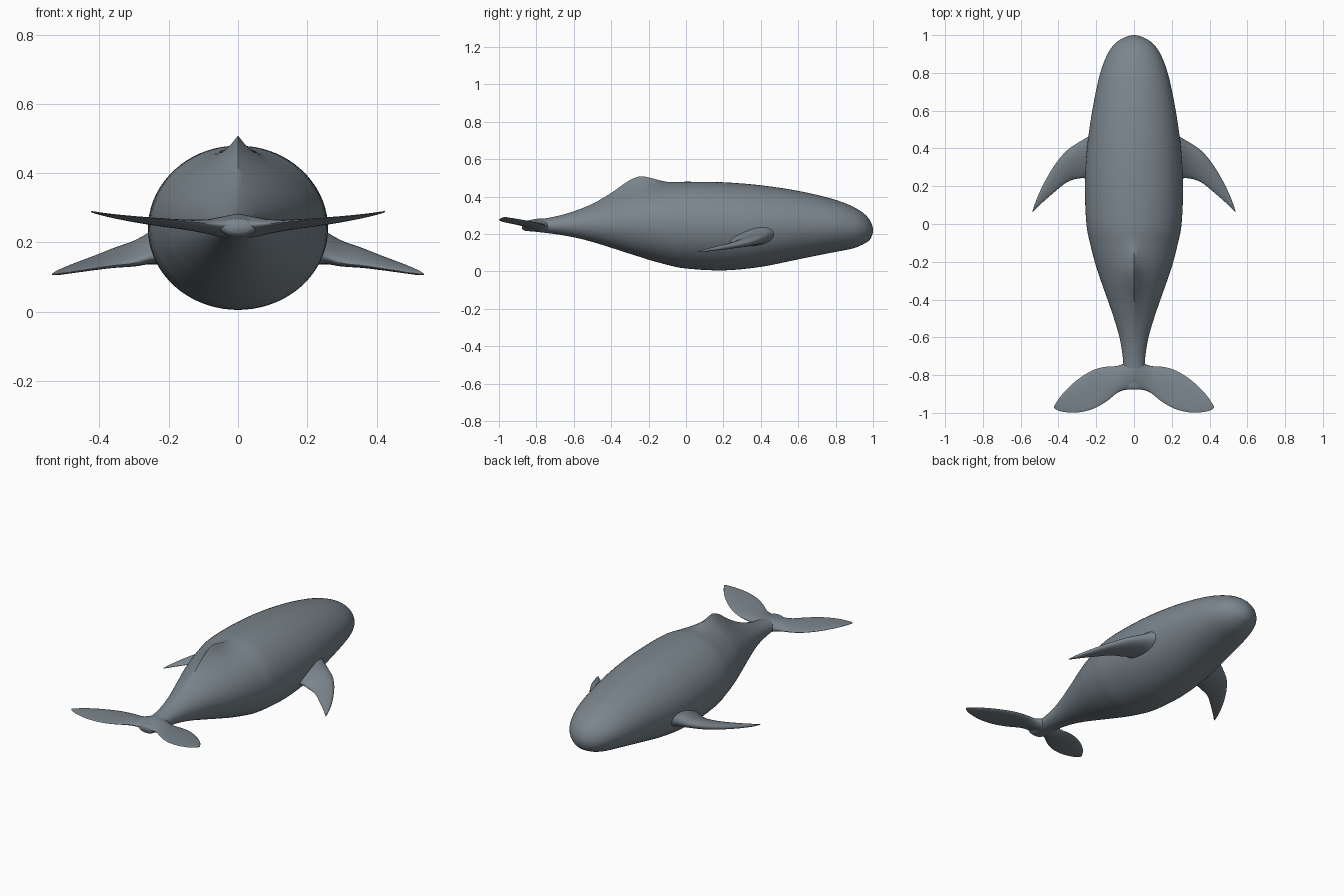
import bpy, bmesh, math
from mathutils import Vector

cube = bpy.data.objects.get("Cube")
if cube:
    bpy.data.objects.remove(cube, do_unlink=True)

skin = bpy.data.materials.new("slate grey skin")
skin.use_nodes = True
colour = (0.195, 0.235, 0.265, 1)
skin.diffuse_color = colour
skin.node_tree.nodes["Principled BSDF"].inputs["Base Color"].default_value = colour


def refine(rows, steps, before=None):
    """Smooth curve through rows of numbers."""
    first = before or rows[0]
    p = [first] + rows + [rows[-1]]
    out = []
    for i in range(1, len(p) - 2):
        for s in range(steps):
            t = s / steps
            out.append([0.5 * (2 * b + (c - a) * t + (2 * a - 5 * b + 4 * c - d) * t * t
                               + (3 * b - a - 3 * c + d) * t ** 3)
                        for a, b, c, d in zip(*p[i - 1:i + 3])])
    return out + [rows[-1]]


def loft(name, rings, cap_start=True, mirror=False):
    bm = bmesh.new()
    loops = [[bm.verts.new(v) for v in ring] for ring in rings]
    n = len(loops[0])
    for a, b in zip(loops, loops[1:]):
        for i in range(n):
            j = (i + 1) % n
            bm.faces.new((a[i], a[j], b[j], b[i]))
    if cap_start:
        bm.faces.new(loops[0])
    bm.faces.new(loops[-1])
    bmesh.ops.remove_doubles(bm, verts=bm.verts, dist=0.0003)
    bmesh.ops.recalc_face_normals(bm, faces=bm.faces)
    mesh = bpy.data.meshes.new(name)
    bm.to_mesh(mesh)
    bm.free()
    mesh.materials.append(skin)
    obj = bpy.data.objects.new(name, mesh)
    bpy.context.collection.objects.link(obj)
    if mirror:
        obj.modifiers.new("Mirror", "MIRROR").merge_threshold = 0.001
    bpy.ops.object.select_all(action="DESELECT")
    obj.select_set(True)
    bpy.context.view_layer.objects.active = obj
    bpy.ops.object.shade_smooth_by_angle(angle=math.radians(60))
    return obj


def body_ring(row, n=72):
    """Oval section with a narrow ridge along the back."""
    y, half, top, bottom, ridge = row
    ring = []
    for i in range(n):
        a = math.tau * i / n
        x = half * math.sin(a)
        z = (top + bottom) / 2 + (top - bottom) / 2 * math.cos(a)
        z += ridge * math.exp(-abs(x) / 0.055) * max(0, math.cos(a))
        ring.append((x, y, z))
    return ring


def fin_ring(row, n=24):
    """Flattened teardrop section, thicker toward the leading edge."""
    x, ly, lz, ty, tz, thick = row
    lead, trail = Vector((x, ly, lz)), Vector((x, ty, tz))
    chord = lead - trail
    up = Vector((0, -chord.z, chord.y)).normalized()
    ring = []
    for i in range(n):
        a = math.tau * i / n
        ring.append((lead + trail) / 2 + chord / 2 * math.cos(a)
                    + up * thick / 2 * math.sin(a) * (1 + 0.3 * math.cos(a)))
    return ring


# Body with dorsal hump: y, half width, top, bottom, ridge height
stations = [
    [1.0, 0, 0.22, 0.22, 0],
    [0.985, 0.056, 0.27, 0.172, 0],
    [0.95, 0.105, 0.31, 0.146, 0],
    [0.89, 0.145, 0.347, 0.122, 0],
    [0.78, 0.184, 0.388, 0.1, 0],
    [0.6, 0.221, 0.43, 0.064, 0],
    [0.4, 0.249, 0.46, 0.024, 0],
    [0.2, 0.26, 0.476, 0.005, 0],
    [0.0, 0.252, 0.479, 0.015, 0],
    [-0.1, 0.233, 0.464, 0.035, 0.014],
    [-0.2, 0.208, 0.44, 0.062, 0.062],
    [-0.25, 0.192, 0.426, 0.078, 0.081],
    [-0.31, 0.172, 0.407, 0.097, 0.075],
    [-0.4, 0.14, 0.376, 0.126, 0.043],
    [-0.5, 0.106, 0.342, 0.157, 0.019],
    [-0.6, 0.077, 0.312, 0.182, 0.009],
    [-0.7, 0.06, 0.289, 0.199, 0.004],
    [-0.8, 0.054, 0.276, 0.211, 0],
    [-0.86, 0.053, 0.27, 0.217, 0],
    [-0.876, 0.04, 0.262, 0.228, 0],
]
y, half, top, bottom, ridge = stations[1]
rows = refine(stations, 5, before=[y, -half, bottom, top, 0])
loft("body", [body_ring(r) for r in rows], cap_start=False)

# Flippers: x, leading y and z, trailing y and z, thickness
flipper = [
    [0.17, 0.53, 0.24, 0.17, 0.15, 0.14],
    [0.24, 0.465, 0.208, 0.235, 0.158, 0.092],
    [0.3, 0.428, 0.187, 0.24, 0.14, 0.06],
    [0.36, 0.385, 0.17, 0.218, 0.133, 0.045],
    [0.42, 0.312, 0.15, 0.17, 0.124, 0.032],
    [0.48, 0.21, 0.13, 0.118, 0.115, 0.022],
    [0.52, 0.12, 0.115, 0.08, 0.109, 0.013],
    [0.537, 0.068, 0.108, 0.062, 0.107, 0.004],
]
loft("flippers", [fin_ring(r) for r in refine(flipper, 4)], mirror=True)

# Tail flukes, same columns
fluke = [
    [0, -0.7, 0.245, -0.876, 0.25, 0.07],
    [0.05, -0.735, 0.24, -0.879, 0.252, 0.055],
    [0.09, -0.752, 0.24, -0.895, 0.255, 0.038],
    [0.15, -0.756, 0.245, -0.942, 0.26, 0.026],
    [0.22, -0.775, 0.252, -0.98, 0.266, 0.02],
    [0.3, -0.825, 0.263, -0.998, 0.273, 0.015],
    [0.37, -0.89, 0.276, -0.995, 0.28, 0.01],
    [0.41, -0.943, 0.285, -0.984, 0.286, 0.006],
    [0.424, -0.966, 0.289, -0.973, 0.289, 0.003],
]
loft("tail_flukes", [fin_ring(r) for r in refine(fluke, 4)], cap_start=False, mirror=True)
